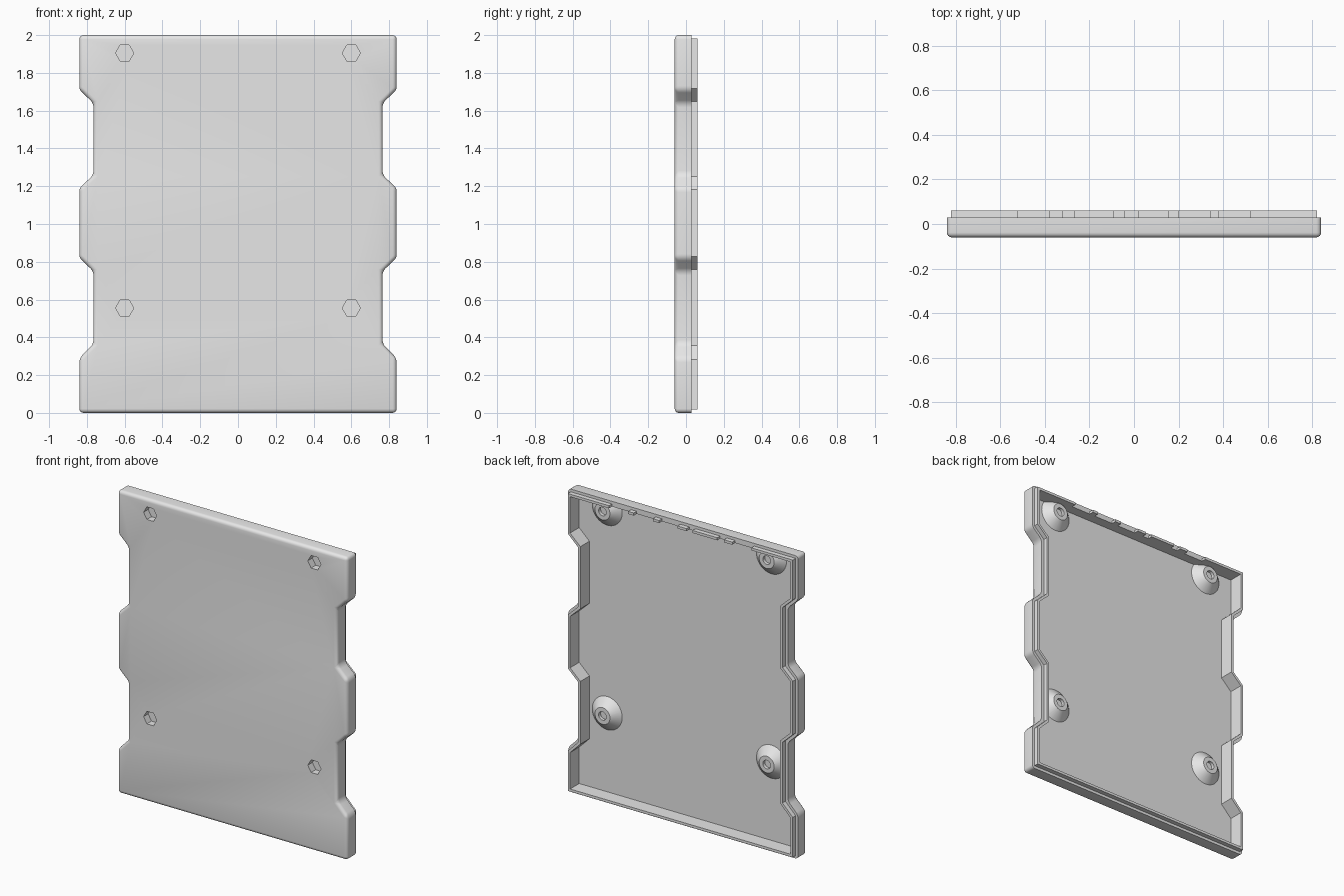
import bpy, bmesh, math
from mathutils import Vector

if "Cube" in bpy.data.objects:
    bpy.data.objects.remove(bpy.data.objects["Cube"])

grey = bpy.data.materials.new("plain grey")
grey.diffuse_color = (0.8, 0.8, 0.8, 1)
grey.use_nodes = True
grey.node_tree.nodes["Principled BSDF"].inputs["Base Color"].default_value = grey.diffuse_color


def loft(name, loop_a, y_a, loop_b, y_b, fillet=0):
    """Solid between two matching (x, z) loops; fillet rounds all but the y_b rim."""
    bm = bmesh.new()
    a = [bm.verts.new((x, y_a, z)) for x, z in loop_a]
    b = [bm.verts.new((x, y_b, z)) for x, z in loop_b]
    n = len(a)
    bm.faces.new(a)
    bm.faces.new(b[::-1])
    for i in range(n):
        j = (i + 1) % n
        bm.faces.new((a[j], a[i], b[i], b[j]))
    bmesh.ops.recalc_face_normals(bm, faces=bm.faces)
    if fillet:
        rim = set(b)
        edges = [e for e in bm.edges if not (e.verts[0] in rim and e.verts[1] in rim)]
        bmesh.ops.bevel(bm, geom=edges, offset=fillet, segments=4, profile=0.5,
                        affect='EDGES', clamp_overlap=True)
    mesh = bpy.data.meshes.new(name)
    bm.to_mesh(mesh)
    bm.free()
    mesh.materials.append(grey)
    ob = bpy.data.objects.new(name, mesh)
    bpy.context.collection.objects.link(ob)
    return ob


def combine(target, tool, operation):
    mod = target.modifiers.new("combine", 'BOOLEAN')
    mod.operation = operation
    mod.solver = 'EXACT'
    mod.object = tool
    bpy.context.view_layer.objects.active = target
    bpy.ops.object.modifier_apply(modifier=mod.name)
    bpy.data.objects.remove(tool, do_unlink=True)


def inset(loop, d):
    """Mitred inward offset of a counter-clockwise loop."""
    out = []
    n = len(loop)
    for i in range(n):
        p, q, r = (Vector(loop[k % n]) for k in (i - 1, i, i + 1))
        u, v = (q - p).normalized(), (r - q).normalized()
        nu, nv = Vector((-u.y, u.x)), Vector((-v.y, v.x))
        out.append(tuple(q + (nu + nv) * d / (1 + nu.dot(nv))))
    return out


def ring(cx, cz, radius, sides):
    return [(cx + radius * math.cos(2 * math.pi * i / sides),
             cz + radius * math.sin(2 * math.pi * i / sides)) for i in range(sides)]


# Panel outline with two notches on each side
right = [(0.84, 0), (0.84, 0.29), (0.765, 0.365), (0.765, 0.75), (0.84, 0.82),
         (0.84, 1.19), (0.765, 1.26), (0.765, 1.64), (0.84, 1.71), (0.84, 2.0)]
outline = right + [(-x, z) for x, z in reversed(right)]
lip = inset(outline, 0.018)
cavity = inset(outline, 0.035)
FLOOR = -0.035

# Shell with rounded front, stepped lip and hollow back
panel = loft("cover_panel", outline, -0.06, outline, 0.03, fillet=0.022)
combine(panel, loft("lip_block", lip, 0.0, lip, 0.06), 'UNION')
combine(panel, loft("cavity_cutter", cavity, FLOOR, cavity, 0.1), 'DIFFERENCE')

# Gaps in the top lip
gaps = [(-0.52, -0.38), (-0.32, -0.27), (-0.09, -0.045),
        (0.02, 0.155), (0.2, 0.34), (0.38, 0.52)]
for x0, x1 in gaps:
    box = [(x0, 1.94), (x1, 1.94), (x1, 2.05), (x0, 2.05)]
    combine(panel, loft("gap_cutter", box, 0.03, box, 0.1), 'DIFFERENCE')

# Conical screw bosses with hexagonal front pockets and round back holes
trim = inset(outline, 0.025)
for cx in (-0.6, 0.6):
    for cz in (0.555, 1.905):
        boss = loft("boss", ring(cx, cz, 0.115, 40), FLOOR - 0.005,
                    ring(cx, cz, 0.055, 40), 0.015)
        combine(boss, loft("boss_trim", trim, -0.05, trim, 0.05), 'INTERSECT')
        combine(panel, boss, 'UNION')
        pocket, hole = ring(cx, cz, 0.048, 6), ring(cx, cz, 0.028, 24)
        combine(panel, loft("pocket_cutter", pocket, -0.1, pocket, -0.012), 'DIFFERENCE')
        combine(panel, loft("hole_cutter", hole, -0.006, hole, 0.1), 'DIFFERENCE')

bpy.ops.object.select_all(action='DESELECT')
panel.select_set(True)
bpy.context.view_layer.objects.active = panel
bpy.ops.object.shade_smooth_by_angle(angle=math.radians(30))
